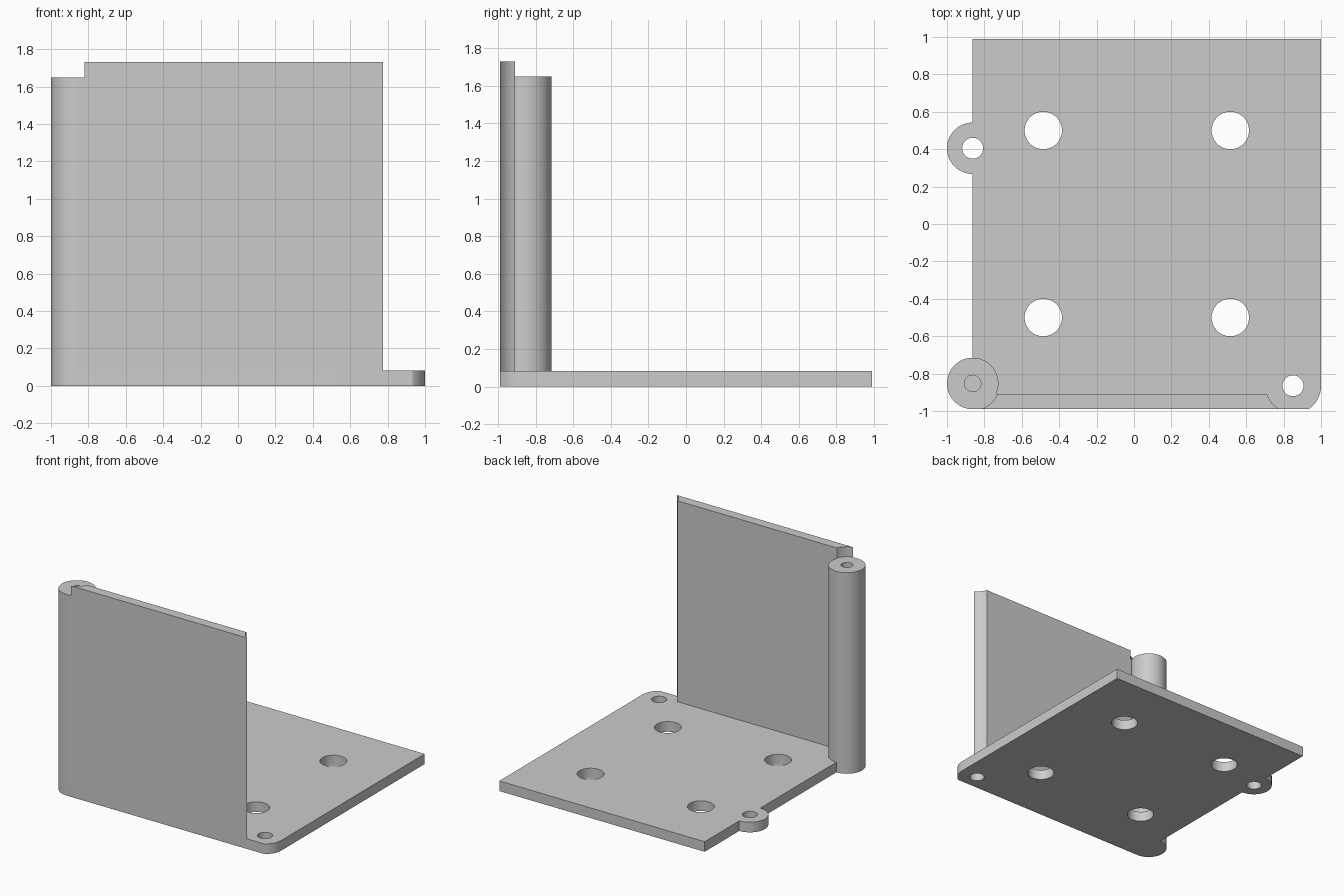
import bpy, bmesh, math

if "Cube" in bpy.data.objects:
    bpy.data.objects.remove(bpy.data.objects["Cube"])

grey = bpy.data.materials.new("light_grey")
grey.diffuse_color = (0.6, 0.6, 0.6, 1)
grey.use_nodes = True
grey.node_tree.nodes["Principled BSDF"].inputs["Base Color"].default_value = grey.diffuse_color

POST = (-0.8625, -0.8525)   # corner post centre
EAR = (-0.8625, 0.405)      # side lug centre
SCREW = (0.85, -0.865)      # rounded corner screw hole centre
R = 0.1375                  # post and lug radius
FLOOR = 0.083               # plate thickness
FRONT, INNER = -0.99, -0.91  # wall faces


def arc(c, r, a0, a1, n=32):
    """Points along an arc, angles in degrees."""
    return [(c[0] + r * math.cos(math.radians(a0 + (a1 - a0) * i / n)),
             c[1] + r * math.sin(math.radians(a0 + (a1 - a0) * i / n)))
            for i in range(n + 1)]


def circle(c, r, n=64):
    return arc(c, r, 0, 360, n)[:-1]


def angle_at(c, r, y):
    """Angle below horizontal where a circle meets height y."""
    return math.degrees(math.asin(min(1, (c[1] - y) / r)))


def prism(bm, loops, z0, z1):
    """Fill outline loops (inner loops become holes) and extrude upward."""
    edges = []
    for pts in loops:
        vs = [bm.verts.new((x, y, z0)) for x, y in pts]
        edges += [bm.edges.new((a, b)) for a, b in zip(vs, vs[1:] + vs[:1])]
    fill = bmesh.ops.triangle_fill(bm, edges=edges, use_beauty=True, normal=(0, 0, 1))
    faces = [f for f in fill["geom"] if isinstance(f, bmesh.types.BMFace)]
    ext = bmesh.ops.extrude_face_region(bm, geom=faces, use_keep_orig=True)
    for v in ext["geom"]:
        if isinstance(v, bmesh.types.BMVert):
            v.co.z = z1


def part(name, *prisms):
    bm = bmesh.new()
    for loops, z0, z1 in prisms:
        prism(bm, loops, z0, z1)
    bmesh.ops.recalc_face_normals(bm, faces=bm.faces)
    me = bpy.data.meshes.new(name)
    bm.to_mesh(me)
    bm.free()
    me.materials.append(grey)
    ob = bpy.data.objects.new(name, me)
    bpy.context.collection.objects.link(ob)
    bpy.ops.object.select_all(action='DESELECT')
    ob.select_set(True)
    bpy.context.view_layer.objects.active = ob
    bpy.ops.object.shade_smooth_by_angle(angle=math.radians(30))


# Base plate with rounded corner, side lug, post foot and through holes
corner = arc(SCREW, 0.15, -angle_at(SCREW, 0.15, FRONT), 0)
outline = corner + [(1, 0.99), (EAR[0], 0.99)] + arc(EAR, R, 90, 270) + arc(POST, R, 90, 270)
holes = [circle((x, y), 0.1) for x in (-0.485, 0.515) for y in (-0.5, 0.5)]
holes += [circle(EAR, 0.056), circle(SCREW, 0.056)]
part("base_plate", ([outline] + holes, 0, FLOOR))

# Hollow screw post
part("corner_post", ([circle(POST, R), circle(POST, 0.044)], FLOOR, 1.648))


# Side wall, relieved round the screw hole and above the post
def wall_outline(r):
    relief = 0.145
    right = arc(SCREW, relief, 180 + angle_at(SCREW, relief, FRONT),
                180 + angle_at(SCREW, relief, INNER), 12)
    left = arc(POST, r, -angle_at(POST, r, INNER), -angle_at(POST, r, FRONT), 16)
    return right + left


part("side_wall",
     ([wall_outline(R)], FLOOR, 1.648),
     ([wall_outline(0.144)], 1.648, 1.73))
